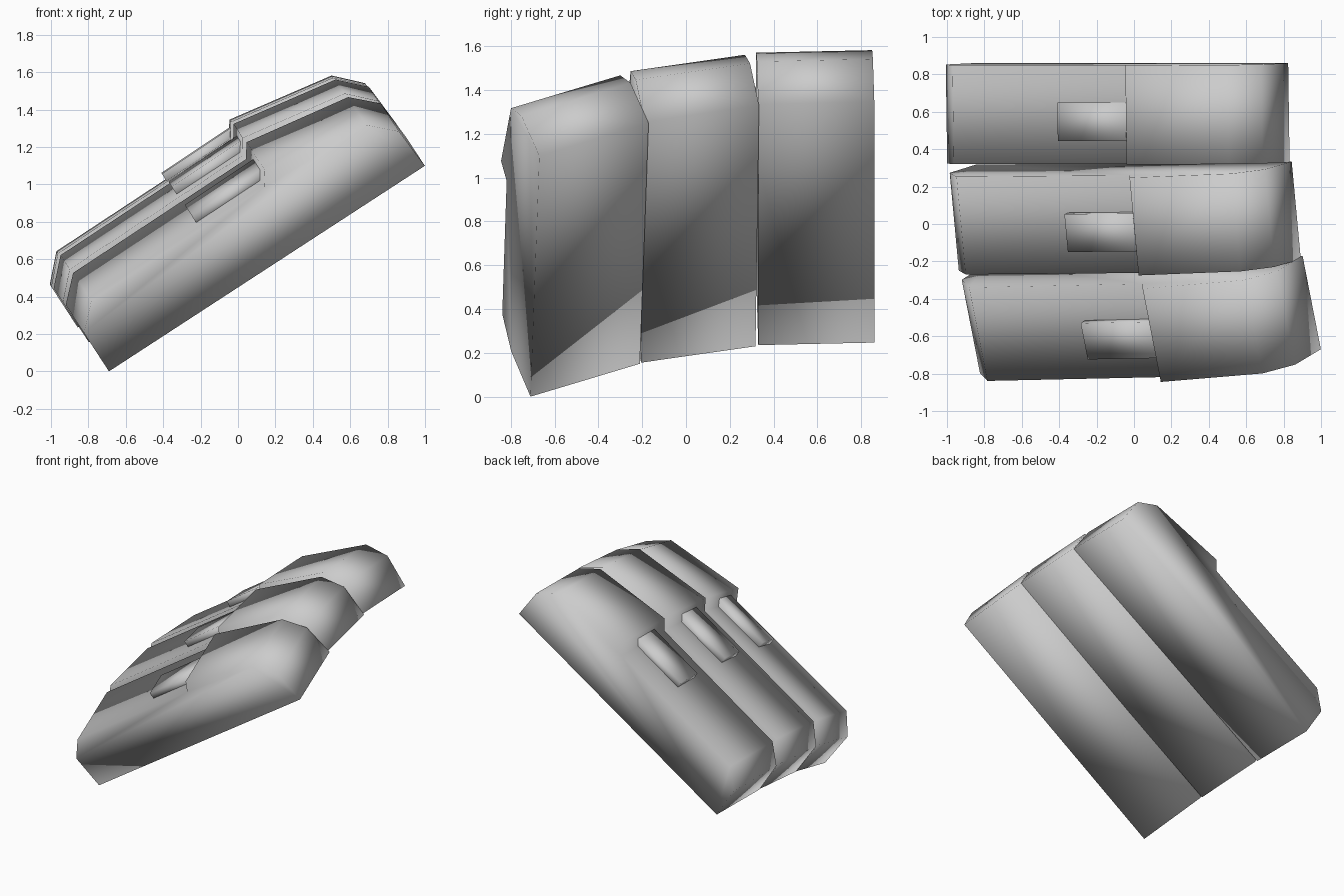
import bpy, bmesh, math
from mathutils import Vector, Matrix

cube = bpy.data.objects.get("Cube")
if cube:
    bpy.data.objects.remove(cube, do_unlink=True)

# One plain grey material
grey = bpy.data.materials.new("plain_grey")
grey.use_nodes = True
grey.diffuse_color = (0.6, 0.6, 0.6, 1)
grey.node_tree.nodes["Principled BSDF"].inputs["Base Color"].default_value = (0.6, 0.6, 0.6, 1)

SLOPE = math.radians(33.05)
WIDTH = 0.53

# Side outline of a plate: distance along the slope, height above the underside
PLATE = [(0, 0), (2.015, 0), (2.0, 0.243), (1.872, 0.375),
         (1.285, 0.475), (1.232, 0.396), (0.127, 0.39), (0, 0.26)]
# Side outline of the raised block in front of the step
BLOCK = [(0.825, 0.36), (1.26, 0.36), (1.265, 0.445), (0.825, 0.44)]


def extrude_outline(name, outline, t0, t1, origin, roll, yaw):
    """Extrude an outline sideways, then roll it about the sloping axis."""
    along = Vector((math.cos(SLOPE), 0, math.sin(SLOPE)))
    spin = Matrix.Rotation(roll, 3, along)
    side = spin @ Vector((0, 1, 0))
    up = spin @ Vector((-math.sin(SLOPE), 0, math.cos(SLOPE)))
    axis = along + Vector((0, yaw, 0))
    bm = bmesh.new()
    front, back = [[bm.verts.new(Vector(origin) + axis * a + up * h + side * t)
                    for a, h in outline] for t in (t0, t1)]
    bm.faces.new(front)
    bm.faces.new(back[::-1])
    n = len(outline)
    for i in range(n):
        j = (i + 1) % n
        bm.faces.new((front[j], front[i], back[i], back[j]))
    bmesh.ops.recalc_face_normals(bm, faces=bm.faces)
    for f in bm.faces:
        f.smooth = True
    mesh = bpy.data.meshes.new(name)
    bm.to_mesh(mesh)
    bm.free()
    mesh.materials.append(grey)
    obj = bpy.data.objects.new(name, mesh)
    bpy.context.collection.objects.link(obj)


# Three plates side by side, each rolled a little further than the one behind
for label, origin, roll, yaw in [
        ("front", (-0.69, -0.71, 0.0), 19.7, 0.02),
        ("middle", (-0.797, -0.205, 0.155), 9.7, 0.008),
        ("back", (-0.857, 0.33, 0.235), 1.5, 0.0)]:
    r = math.radians(roll)
    extrude_outline(label + "_plate", PLATE, 0, WIDTH, origin, r, yaw)
    extrude_outline(label + "_block", BLOCK, 0.125, 0.33, origin, r, yaw)
